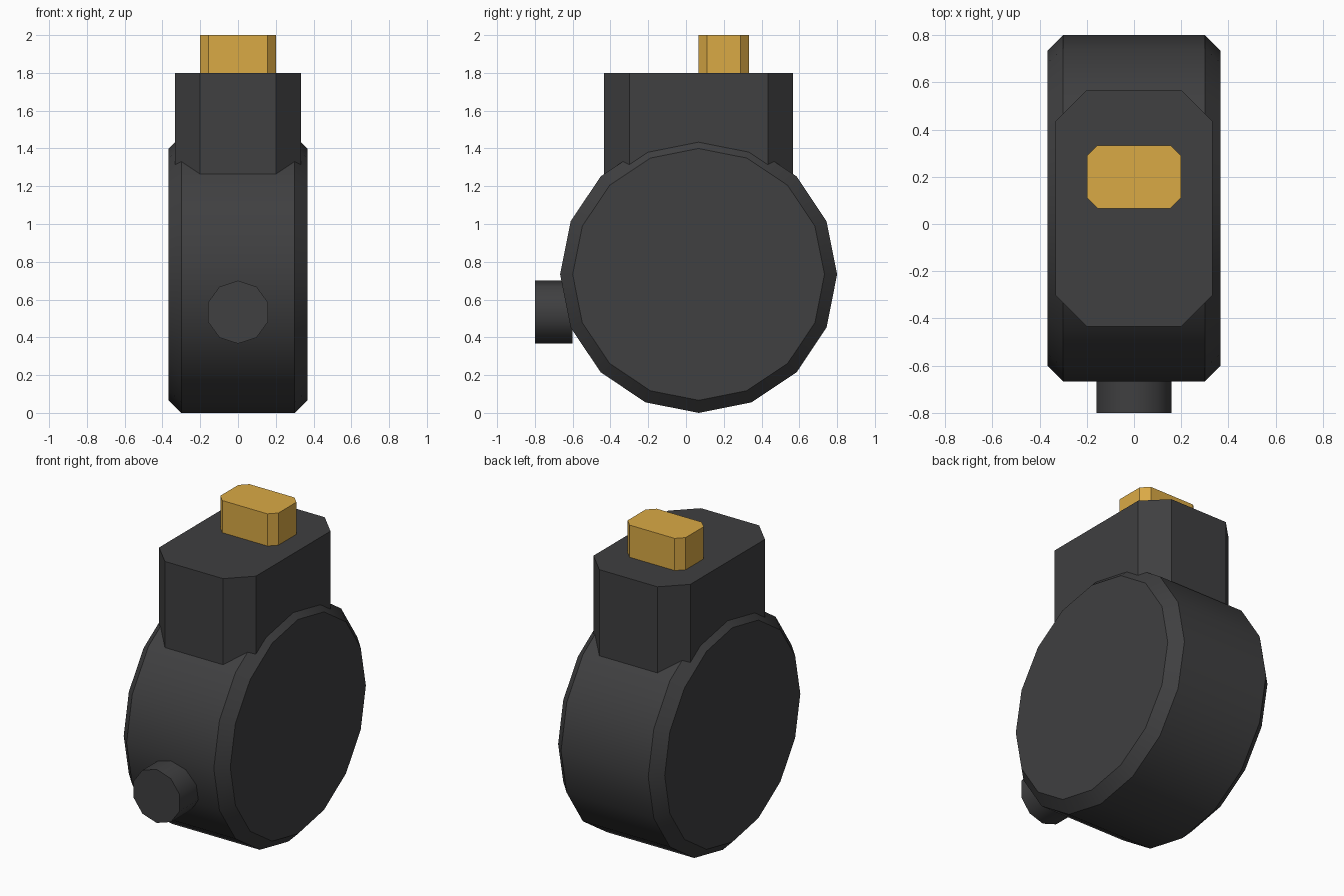
import bpy, bmesh, math

if "Cube" in bpy.data.objects:
    bpy.data.objects.remove(bpy.data.objects["Cube"])


def material(name, rgb):
    m = bpy.data.materials.new(name)
    m.diffuse_color = (*rgb, 1)
    m.use_nodes = True
    m.node_tree.nodes["Principled BSDF"].inputs["Base Color"].default_value = m.diffuse_color
    return m


dark = material("dark_casing", (0.05, 0.05, 0.052))
gold = material("gold", (0.70, 0.40, 0.06))


def loft(name, rings, mat, smooth=None):
    """Skin a stack of equal-sized point rings and cap both ends."""
    bm = bmesh.new()
    loops = [[bm.verts.new(p) for p in ring] for ring in rings]
    n = len(loops[0])
    for a, b in zip(loops, loops[1:]):
        for i in range(n):
            j = (i + 1) % n
            bm.faces.new((a[i], a[j], b[j], b[i]))
    bm.faces.new(loops[0])
    bm.faces.new(loops[-1])
    bmesh.ops.recalc_face_normals(bm, faces=bm.faces)
    me = bpy.data.meshes.new(name)
    bm.to_mesh(me)
    bm.free()
    me.materials.append(mat)
    ob = bpy.data.objects.new(name, me)
    bpy.context.collection.objects.link(ob)
    if smooth:
        bpy.ops.object.select_all(action='DESELECT')
        ob.select_set(True)
        bpy.context.view_layer.objects.active = ob
        bpy.ops.object.shade_smooth_by_angle(angle=math.radians(smooth))
    return ob


def circle(radius, sides):
    """Regular polygon with a vertex at the top."""
    return [(radius * math.sin(2 * math.pi * i / sides),
             radius * math.cos(2 * math.pi * i / sides)) for i in range(sides)]


def chamfered_block(name, hx, hy, cut, y, z0, z1, mat):
    """Upright block with cut vertical corners."""
    outline = [(hx, hy - cut), (hx - cut, hy), (cut - hx, hy), (-hx, hy - cut),
               (-hx, cut - hy), (cut - hx, -hy), (hx - cut, -hy), (hx, cut - hy)]
    return loft(name, [[(px, py + y, z) for px, py in outline] for z in (z0, z1)], mat)


# Round body: sixteen-sided drum across x with chamfered rims
R, C = 0.7333, 0.0667
loft("round_body",
     [[(x, C + u, R + v) for u, v in circle(r, 16)]
      for x, r in ((-0.3667, R - C), (-0.3, R), (0.3, R), (0.3667, R - C))],
     dark, 30)

# Neck block rising out of the drum
chamfered_block("neck_block", 0.3333, 0.5, 0.1333, C, 1.1, 1.8, dark)

# Gold button on top of the neck
chamfered_block("top_button", 0.2, 0.1333, 0.045, 0.2, 1.79, 2.0, gold)

# Ten-sided knob on the front
loft("front_knob",
     [[(u, y, 0.5333 + v) for u, v in circle(0.1667, 10)] for y in (-0.8, -0.6)],
     dark, 40)
